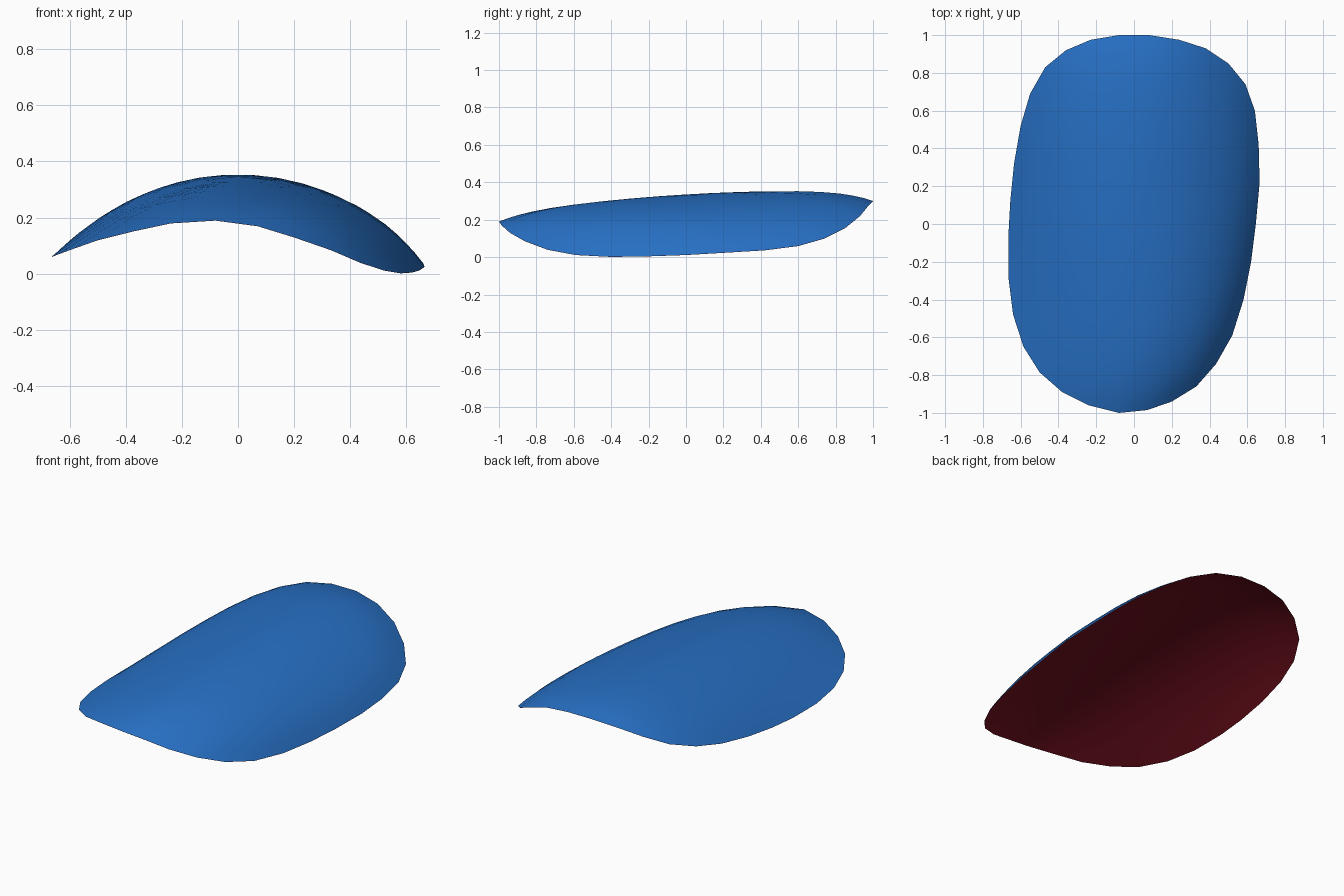
import bpy, bmesh

if "Cube" in bpy.data.objects:
    bpy.data.objects.remove(bpy.data.objects["Cube"])

# Rim of the curved shell, counted clockwise from the back: x, y, z
RIM = [(.08, 1, .30), (.24, .975, .275), (.38, .93, .22), (.50, .85, .155),
       (.59, .74, .10), (.64, .60, .06), (.66, .42, .037), (.665, .22, .025),
       (.645, 0, .012), (.62, -.20, .005), (.58, -.40, .002), (.52, -.59, .012),
       (.435, -.74, .04), (.33, -.86, .085), (.20, -.94, .13), (.07, -.985, .17),
       (-.08, -1, .19), (-.24, -.96, .18), (-.38, -.89, .15), (-.50, -.785, .12),
       (-.585, -.65, .09), (-.64, -.48, .07), (-.665, -.28, .06), (-.665, -.06, .06),
       (-.655, .12, .068), (-.635, .32, .085), (-.60, .52, .11), (-.55, .69, .145),
       (-.47, .83, .19), (-.36, .92, .24), (-.23, .975, .28), (-.08, 1, .30)]
RINGS = [.15, .3, .45, .6, .72, .82, .89, .95, 1]


def dome(x, y):
    """Height of the arched body before its rim curls down."""
    return .335 + .06 * y - .045 * y * y - .6 * x * x


def material(name, color):
    mat = bpy.data.materials.new(name)
    mat.diffuse_color = color
    mat.use_nodes = True
    mat.node_tree.nodes["Principled BSDF"].inputs["Base Color"].default_value = mat.diffuse_color
    return mat


def shell(name, mat, drop=0, inward=False):
    bm = bmesh.new()
    centre = bm.verts.new((0, 0, dome(0, 0) - drop))
    previous = None
    for t in RINGS:
        ring = []
        for x, y, z in RIM:
            curl = (z - dome(x, y)) * t ** 7
            ring.append(bm.verts.new((x * t, y * t, dome(x * t, y * t) + curl - drop)))
        for i in range(len(ring)):
            j = (i + 1) % len(ring)
            if previous:
                bm.faces.new((previous[i], previous[j], ring[j], ring[i]))
            else:
                bm.faces.new((centre, ring[j], ring[i]))
        previous = ring
    for face in bm.faces:
        face.smooth = True
    if inward:
        bmesh.ops.reverse_faces(bm, faces=bm.faces[:])
    mesh = bpy.data.meshes.new(name)
    bm.to_mesh(mesh)
    bm.free()
    mesh.materials.append(mat)
    obj = bpy.data.objects.new(name, mesh)
    bpy.context.collection.objects.link(obj)
    return obj


# Blue outer skin with a dark red lining lying directly against it
shell("outer_shell", material("blue", (.02, .16, .55, 1)))
shell("inner_lining", material("dark_red", (.16, .005, .012, 1)), drop=.001, inward=True)
